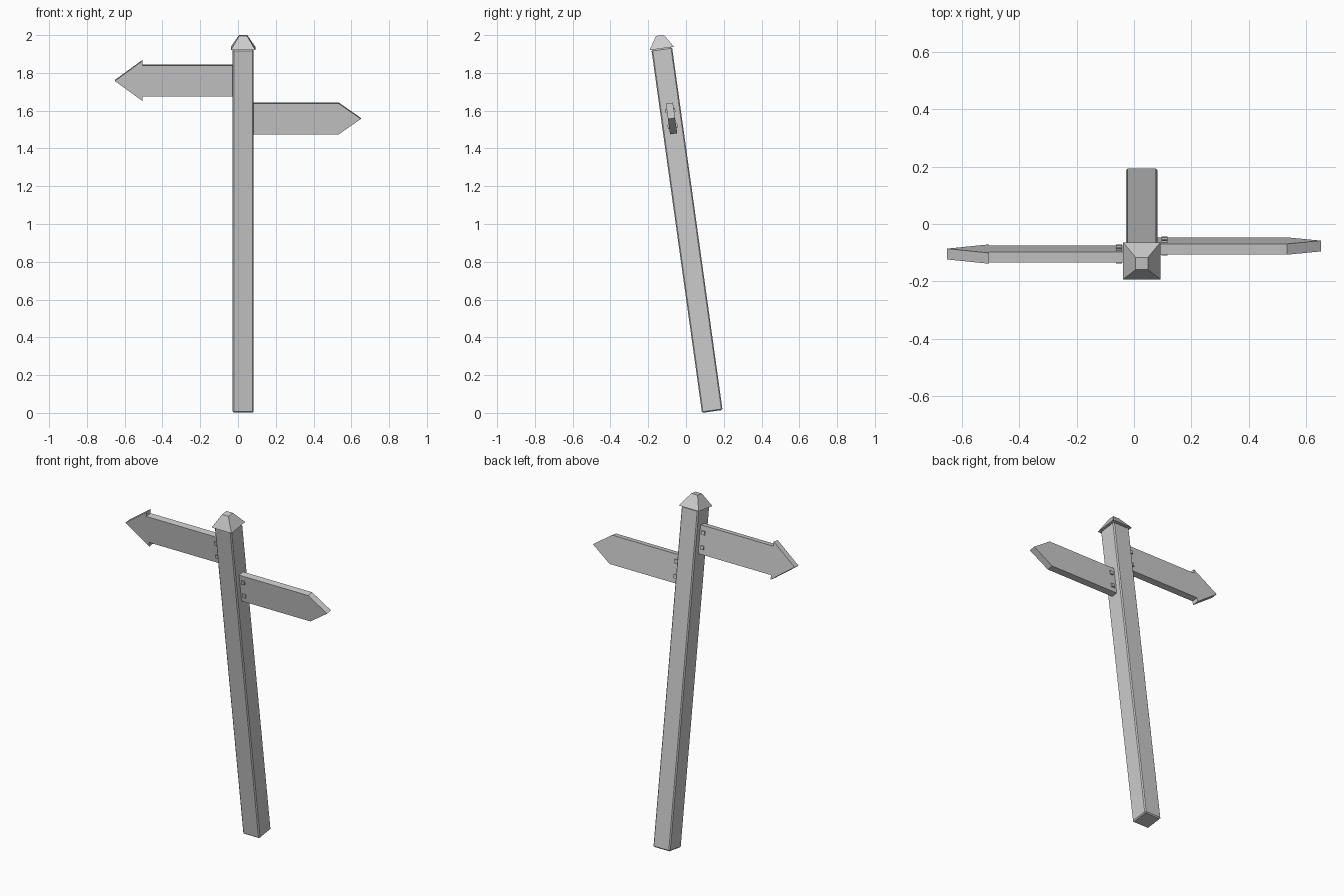
import bpy, bmesh, math
from mathutils import Matrix

cube = bpy.data.objects.get("Cube")
if cube:
    bpy.data.objects.remove(cube, do_unlink=True)

# Single flat colour
grey = bpy.data.materials.new("light_grey")
grey.use_nodes = True
colour = (0.6, 0.6, 0.6, 1)
grey.diffuse_color = colour
grey.node_tree.nodes["Principled BSDF"].inputs["Base Color"].default_value = colour

# Frame of the leaning post: origin at its foot, z along its length
LEAN = Matrix.Translation((0.027, 0.139, 0.0077)) @ Matrix.Rotation(math.radians(7.92), 4, 'X')
POST_LENGTH = 1.94
POST_WIDTH = 0.11


def finish(bm, name):
    bmesh.ops.recalc_face_normals(bm, faces=bm.faces)
    mesh = bpy.data.meshes.new(name)
    bm.to_mesh(mesh)
    bm.free()
    mesh.materials.append(grey)
    obj = bpy.data.objects.new(name, mesh)
    obj.matrix_world = LEAN
    bpy.context.collection.objects.link(obj)
    return obj


def box(name, size, centre):
    bm = bmesh.new()
    bmesh.ops.create_cube(bm, size=1)
    bmesh.ops.scale(bm, vec=size, verts=bm.verts)
    bmesh.ops.translate(bm, vec=centre, verts=bm.verts)
    return finish(bm, name)


def board(name, outline, height, thickness=0.038):
    """Extrude an x-z outline through the board's thickness."""
    bm = bmesh.new()
    face = bm.faces.new([bm.verts.new((x, -thickness / 2, z + height)) for x, z in outline])
    result = bmesh.ops.extrude_face_region(bm, geom=[face])
    moved = [v for v in result["geom"] if isinstance(v, bmesh.types.BMVert)]
    bmesh.ops.translate(bm, vec=(0, thickness, 0), verts=moved)
    return finish(bm, name)


def mirrored(half):
    """Complete an upper half outline, tip last, with its lower half."""
    return half + [(x, -z) for x, z in reversed(half[:-1])]


# Post with slim chamfered edges
post = box("post", (POST_WIDTH, POST_WIDTH, POST_LENGTH), (0, 0, POST_LENGTH / 2))
bevel = post.modifiers.new("chamfer", 'BEVEL')
bevel.width = 0.006
bevel.segments = 1

# Pyramid cap with a flat top
bm = bmesh.new()
bmesh.ops.create_cone(bm, cap_ends=True, segments=4, radius1=0.065 * math.sqrt(2),
                      radius2=0.021 * math.sqrt(2), depth=0.07)
bmesh.ops.rotate(bm, cent=(0, 0, 0), matrix=Matrix.Rotation(math.pi / 4, 3, 'Z'), verts=bm.verts)
bmesh.ops.translate(bm, vec=(0, 0, POST_LENGTH + 0.035), verts=bm.verts)
finish(bm, "cap")

# Direction boards: a barbed arrow and a plain pointed board
RIGHT_HEIGHT, LEFT_HEIGHT = 1.769, 1.566
board("right_arrow_board",
      mirrored([(-0.03, 0.082), (-0.532, 0.082), (-0.532, 0.108), (-0.679, 0)]), RIGHT_HEIGHT)
board("left_pointed_board",
      mirrored([(0.03, 0.082), (0.507, 0.082), (0.624, 0)]), LEFT_HEIGHT)

# Small fixing blocks through each board beside the post
for side, sign, height in (("right", -1, RIGHT_HEIGHT), ("left", 1, LEFT_HEIGHT)):
    for level, offset in (("upper", 0.042), ("lower", -0.042)):
        box(f"{side}_{level}_fixing", (0.02, 0.052, 0.022), (sign * 0.079, 0, height + offset))
